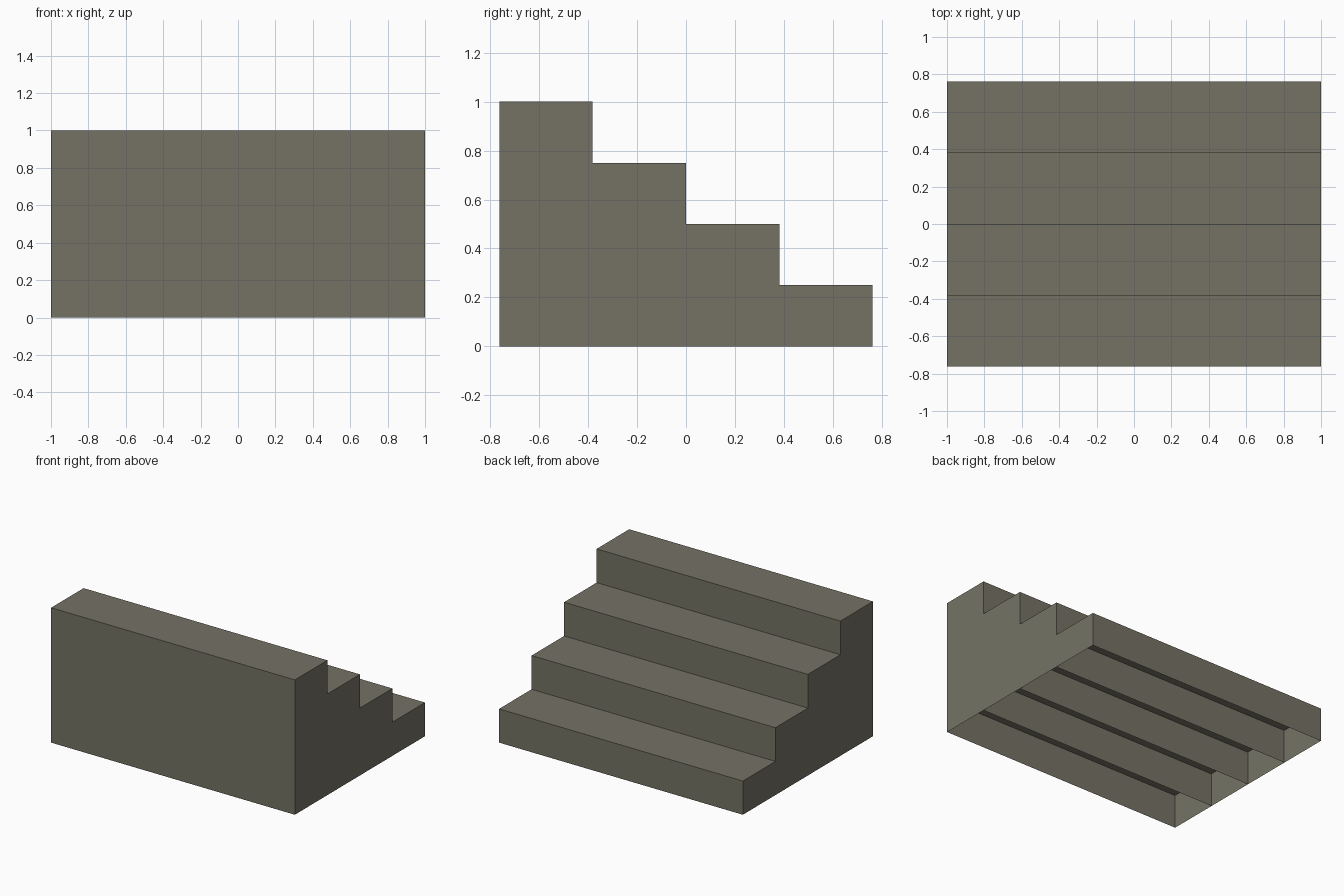
import bpy

if "Cube" in bpy.data.objects:
    bpy.data.objects.remove(bpy.data.objects["Cube"])

W, STEPS, RISE, TREAD = 1.0, 4, 0.25, 0.381   # half width, step count, step size
Y0 = -TREAD * STEPS / 2

stone = bpy.data.materials.new("grey brown stone")
stone.diffuse_color = (0.178, 0.171, 0.130, 1)
stone.use_nodes = True
stone.node_tree.nodes["Principled BSDF"].inputs["Base Color"].default_value = stone.diffuse_color


def make(name, verts, faces):
    mesh = bpy.data.meshes.new(name)
    mesh.from_pydata(verts, [], faces)
    mesh.materials.append(stone)
    mesh.update()
    obj = bpy.data.objects.new(name, mesh)
    bpy.context.collection.objects.link(obj)
    return obj


# Stepped profile in (y, z), from the front foot over the steps to the back foot
profile = [(Y0, 0)]
for i in range(STEPS):
    z = RISE * (STEPS - i)
    profile += [(Y0 + TREAD * i, z), (Y0 + TREAD * (i + 1), z)]
profile.append((-Y0, 0))
n = len(profile)

# Outer shell: treads, risers, front, back and both sides, open underneath
verts = [(x, y, z) for x in (-W, W) for y, z in profile]
faces = [(i, n + i, n + i + 1, i + 1) for i in range(n - 1)]
faces += [tuple(range(n)), tuple(reversed(range(n, 2 * n)))]
make("stair_shell", verts, faces)

# Hollow underside: a ceiling one step high and a partition below each riser
w = W - 0.002
make("underside_ceiling",
     [(-w, Y0 + 0.002, RISE - 0.002), (-w, -Y0 - 0.002, RISE - 0.002),
      (w, -Y0 - 0.002, RISE - 0.002), (w, Y0 + 0.002, RISE - 0.002)],
     [(0, 1, 2, 3)])
for i in range(1, STEPS):
    y = Y0 + TREAD * i
    make(f"underside_partition_{i}",
         [(-w, y, 0), (w, y, 0), (w, y, RISE - 0.002), (-w, y, RISE - 0.002)],
         [(0, 1, 2, 3)])
